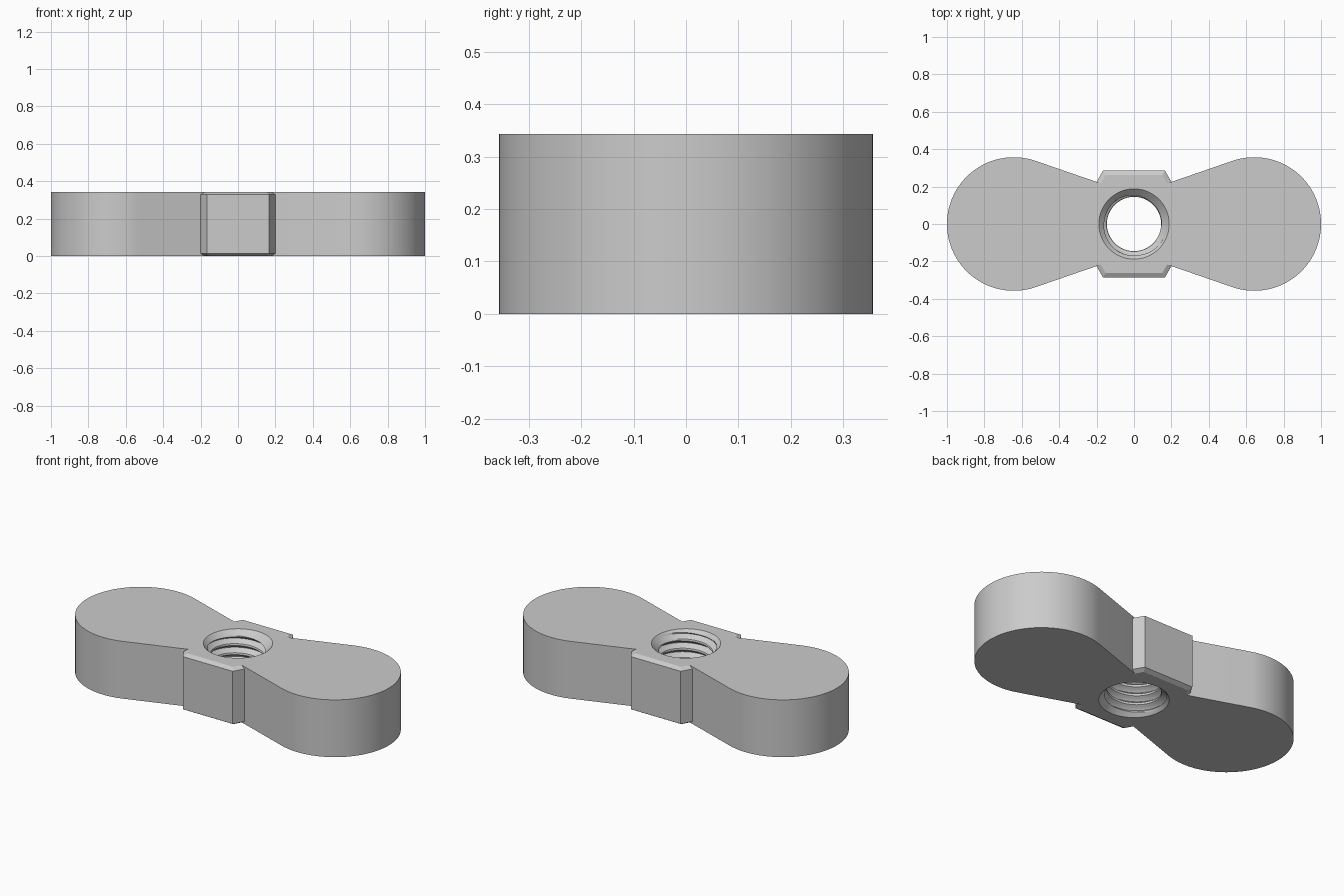
import bpy
import bmesh
from math import sin, cos, pi, tau, radians

cube = bpy.data.objects.get("Cube")
if cube:
    bpy.data.objects.remove(cube, do_unlink=True)

HEIGHT = 0.343
LOBE_R = 0.357
LOBE_X = 1 - LOBE_R
TAPER = radians(19)
HEX_APOTHEM = 0.286
CHAMFER_W, CHAMFER_H = 0.024, 0.014
MINOR_R, MAJOR_R, MOUTH_R = 0.145, 0.175, 0.188
PITCH = 0.0548
SEGMENTS = 72

steel = bpy.data.materials.new("steel_grey")
steel.diffuse_color = (0.6, 0.6, 0.6, 1)
steel.use_nodes = True
steel.node_tree.nodes["Principled BSDF"].inputs["Base Color"].default_value = (0.6, 0.6, 0.6, 1)


def make_object(name, bm):
    mesh = bpy.data.meshes.new(name)
    bm.to_mesh(mesh)
    bm.free()
    obj = bpy.data.objects.new(name, mesh)
    bpy.context.collection.objects.link(obj)
    mesh.materials.append(steel)
    return obj


def loft(name, layers):
    """Solid through a stack of (outline, height) layers."""
    bm = bmesh.new()
    rings = [[bm.verts.new((x, y, z)) for x, y in pts] for pts, z in layers]
    bm.faces.new(rings[0][::-1])
    bm.faces.new(rings[-1])
    for low, high in zip(rings, rings[1:]):
        for i in range(len(low)):
            j = (i + 1) % len(low)
            bm.faces.new((low[i], low[j], high[j], high[i]))
    return make_object(name, bm)


def ring(radius, count):
    return [(radius * cos(tau * i / count), radius * sin(tau * i / count)) for i in range(count)]


def activate(obj):
    bpy.ops.object.select_all(action='DESELECT')
    obj.select_set(True)
    bpy.context.view_layer.objects.active = obj


def combine(target, tool, operation):
    tool.hide_render = True
    mod = target.modifiers.new(operation.lower(), 'BOOLEAN')
    mod.operation = operation
    mod.solver = 'EXACT'
    mod.object = tool
    activate(target)
    bpy.ops.object.modifier_apply(modifier=mod.name)
    bpy.data.objects.remove(tool, do_unlink=True)


# Two round lobes joined by straight tapering flanks
half_sweep = pi / 2 + TAPER
steps = 64
right_arc = []
for i in range(steps + 1):
    a = -half_sweep + 2 * half_sweep * i / steps
    right_arc.append((LOBE_X + LOBE_R * cos(a), LOBE_R * sin(a)))
waist = LOBE_R / cos(TAPER) - LOBE_X * sin(TAPER) / cos(TAPER)
half = right_arc + [(0, waist)]
outline = half + [(-x, -y) for x, y in half]
body = loft("wing_body", [(outline, 0), (outline, HEIGHT)])

# Hexagonal nut with chamfered rims
outer = ring(HEX_APOTHEM / cos(pi / 6), 6)
inner = ring((HEX_APOTHEM - CHAMFER_W) / cos(pi / 6), 6)
hexagon = loft("hex_nut", [(inner, 0), (outer, CHAMFER_H),
                           (outer, HEIGHT - CHAMFER_H), (inner, HEIGHT)])
combine(body, hexagon, 'UNION')

# Clearance for the threaded bore
mouth = ring(MOUTH_R, SEGMENTS)
cutter = loft("bore_cutter", [(mouth, -0.1), (mouth, HEIGHT + 0.1)])
combine(body, cutter, 'DIFFERENCE')

# Threaded bore: rows follow the helix, clipped by the countersinks
ROWS = 8
turns = int(HEIGHT / PITCH) + 2


def thread_radius(row, z):
    ridge = abs((row % ROWS) / ROWS - 0.5) * 2
    depth = min(1, max(0, (ridge - 0.2) / 0.7))
    countersink = MOUTH_R - min(z, HEIGHT - z)
    return max(MINOR_R + (MAJOR_R - MINOR_R) * depth, countersink)


bm = bmesh.new()
grid = []
for row in range(-ROWS, turns * ROWS + 1):
    line = []
    for s in range(SEGMENTS + 1):
        a = tau * s / SEGMENTS
        z = min(HEIGHT, max(0, PITCH * (row / ROWS + s / SEGMENTS)))
        r = thread_radius(row, z)
        if z in (0, HEIGHT):
            r = MOUTH_R
        line.append(bm.verts.new((r * cos(a), r * sin(a), z)))
    grid.append(line)
for low, high in zip(grid, grid[1:]):
    for s in range(SEGMENTS):
        corners = (low[s], high[s], high[s + 1], low[s + 1])
        if len({round(v.co.z, 5) for v in corners}) > 1:
            bm.faces.new(corners)
bmesh.ops.remove_doubles(bm, verts=bm.verts, dist=0.0001)
bmesh.ops.delete(bm, geom=[v for v in bm.verts if not v.link_faces], context='VERTS')
bore = make_object("threaded_bore", bm)

# Smooth curves, crisp edges
for obj in (body, bore):
    activate(obj)
    bpy.ops.object.shade_smooth_by_angle(angle=radians(25))
